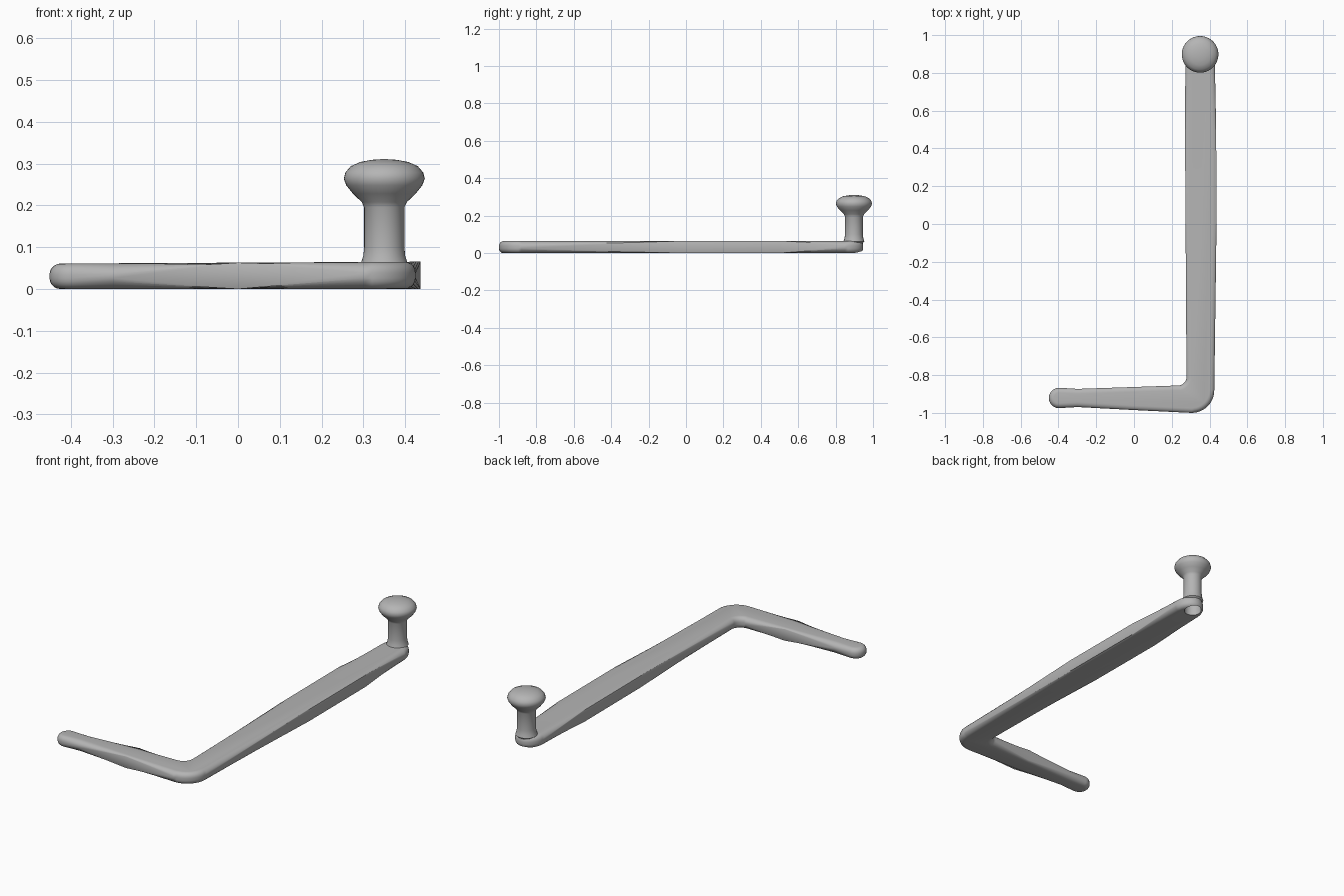
import bpy, bmesh
from math import sin, cos, radians, tau

if "Cube" in bpy.data.objects:
    bpy.data.objects.remove(bpy.data.objects["Cube"])

grey = bpy.data.materials.new("plain grey")
grey.use_nodes = True
colour = (0.46, 0.46, 0.46, 1)
grey.diffuse_color = colour
grey.node_tree.nodes["Principled BSDF"].inputs["Base Color"].default_value = colour

POST = (0.35, 0.898)


def make_object(name, bm):
    bmesh.ops.recalc_face_normals(bm, faces=bm.faces)
    mesh = bpy.data.meshes.new(name)
    bm.to_mesh(mesh)
    bm.free()
    obj = bpy.data.objects.new(name, mesh)
    bpy.context.collection.objects.link(obj)
    mesh.materials.append(grey)
    return obj


def smooth(obj):
    bpy.ops.object.select_all(action='DESELECT')
    obj.select_set(True)
    bpy.context.view_layer.objects.active = obj
    bpy.ops.object.shade_smooth_by_angle(angle=radians(40))


def arc(cx, cy, rx, ry, start, end, steps=12):
    angles = [radians(start + (end - start) * i / steps) for i in range(steps + 1)]
    return [(cx + rx * cos(a), cy + ry * sin(a)) for a in angles]


def lathe(name, profile, sides=40):
    bm = bmesh.new()
    rings = []
    for r, z in profile:
        if r == 0:
            rings.append([bm.verts.new((*POST, z))] * sides)
        else:
            rings.append([bm.verts.new((POST[0] + r * cos(tau * i / sides),
                                        POST[1] + r * sin(tau * i / sides), z))
                          for i in range(sides)])
    for low, high in zip(rings, rings[1:]):
        for i in range(sides):
            j = (i + 1) % sides
            quad = dict.fromkeys((low[i], low[j], high[j], high[i]))
            bm.faces.new(list(quad))
    return make_object(name, bm)


# L-shaped bar: outline of the arm, corner and long shaft
outline = arc(-0.397, -0.921, 0.054, 0.054, 90, 270)
outline += [(-0.3, -0.969), (0, -0.985)]
outline += arc(0.305, -0.88, 0.12, 0.12, -90, 0)
outline += [(0.437, 0), (0.435, 0.5)]
outline += arc(0.35, 0.85, 0.078, 0.097, 0, 180, 18)
outline += [(0.27, 0.5), (0.273, 0)]
outline += arc(0.233, -0.81, 0.045, 0.045, 0, -90, 8)
outline += [(0, -0.863), (-0.3, -0.873)]

bm = bmesh.new()
base = bm.faces.new([bm.verts.new((x, y, 0)) for x, y in outline])
raised = bmesh.ops.extrude_face_region(bm, geom=[base], use_keep_orig=True)
top_verts = [v for v in raised["geom"] if isinstance(v, bmesh.types.BMVert)]
for v in top_verts:
    v.co.z = 0.063 + 0.005 * v.co.x
rims = [e for e in bm.edges if (e.verts[0].co.z > 0.01) == (e.verts[1].co.z > 0.01)]
bmesh.ops.bevel(bm, geom=rims, offset=0.026, segments=5, profile=0.5,
                affect='EDGES', clamp_overlap=True)
bar = make_object("bent_bar", bm)

# Opening under the post
cutter = lathe("bore_cutter", [(0, -0.05), (0.044, -0.05), (0.044, 0.1), (0, 0.1)])
cutter.hide_render = True
cut = bar.modifiers.new("bore", 'BOOLEAN')
cut.operation = 'DIFFERENCE'
cut.object = cutter
bpy.context.view_layer.objects.active = bar
bpy.ops.object.modifier_apply(modifier=cut.name)
bpy.data.objects.remove(cutter)
smooth(bar)

# Hollow post flaring into a mushroom knob
knob = lathe("post_and_knob", [
    (0, 0.2), (0.044, 0.19), (0.044, 0.03), (0.047, 0.03), (0.047, 0.055),
    (0.056, 0.062), (0.05, 0.08), (0.048, 0.1), (0.048, 0.195), (0.054, 0.208),
    (0.075, 0.228), (0.091, 0.248), (0.097, 0.264), (0.093, 0.279),
    (0.08, 0.294), (0.057, 0.304), (0.03, 0.309), (0, 0.311)])
smooth(knob)
